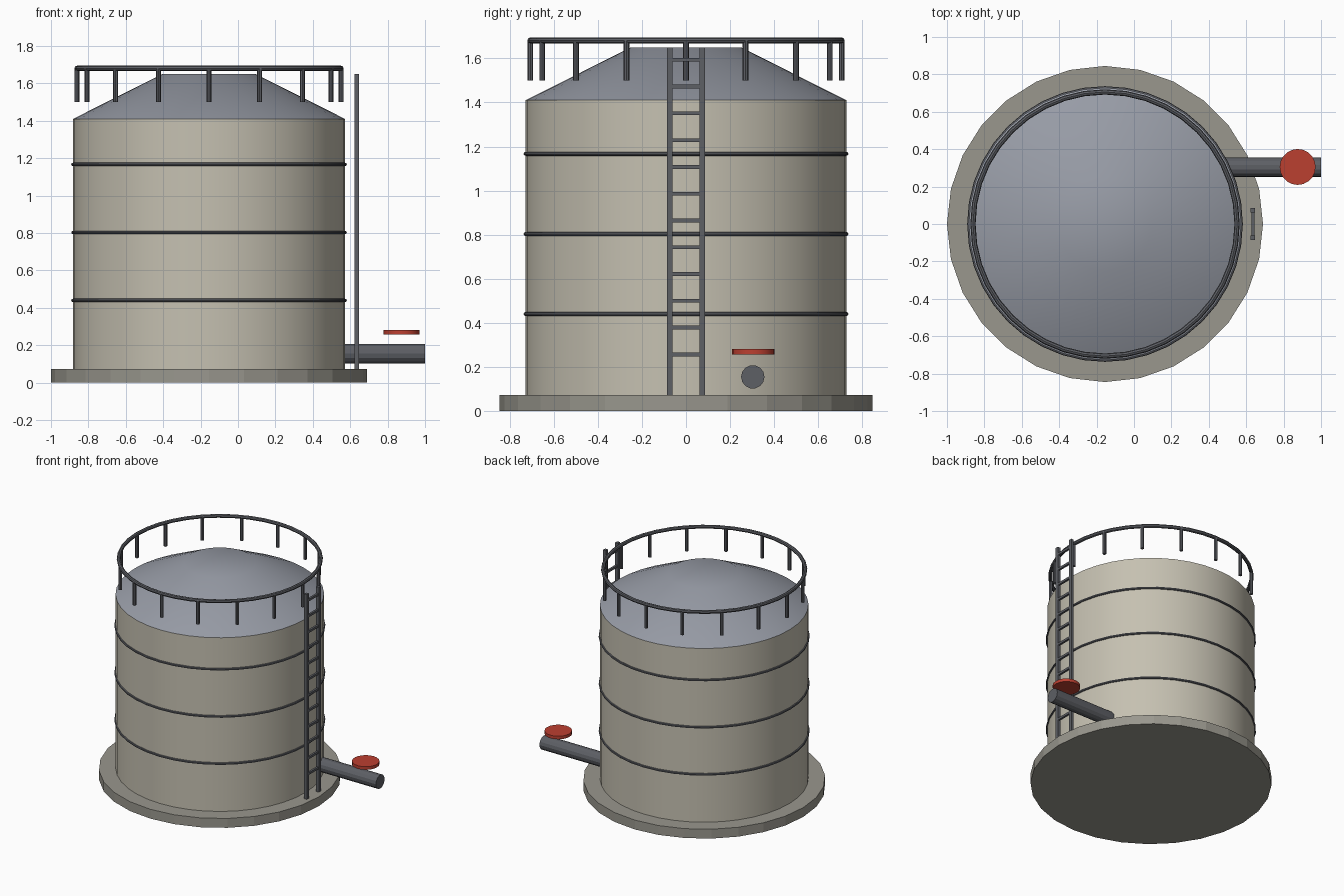
import bpy
import math

if "Cube" in bpy.data.objects:
    bpy.data.objects.remove(bpy.data.objects["Cube"])

CX = -0.155  # tank axis


def material(name, rgb):
    m = bpy.data.materials.new(name)
    m.diffuse_color = (*rgb, 1)
    m.use_nodes = True
    m.node_tree.nodes["Principled BSDF"].inputs["Base Color"].default_value = m.diffuse_color
    return m


SHELL = material("shell_paint", (0.56, 0.53, 0.44))
ROOF = material("roof_paint", (0.31, 0.33, 0.38))
CONCRETE = material("concrete", (0.32, 0.31, 0.27))
STEEL = material("dark_steel", (0.11, 0.115, 0.13))
RED = material("valve_red", (0.50, 0.05, 0.03))


def finish(name, mat, smooth=True):
    ob = bpy.context.object
    ob.name = name
    ob.data.materials.append(mat)
    if smooth:
        bpy.ops.object.shade_smooth_by_angle(angle=math.radians(30))
    return ob


def cone(name, mat, x, y, z0, z1, r0, r1, sides, smooth=True):
    bpy.ops.mesh.primitive_cone_add(vertices=sides, radius1=r0, radius2=r1,
                                    depth=z1 - z0, location=(x, y, (z0 + z1) / 2))
    return finish(name, mat, smooth)


def ring(name, mat, z, major, minor, segs):
    bpy.ops.mesh.primitive_torus_add(major_radius=major, minor_radius=minor,
                                     major_segments=segs, minor_segments=8,
                                     location=(CX, 0, z))
    return finish(name, mat)


def box(name, mat, loc, size):
    bpy.ops.mesh.primitive_cube_add(size=1, location=loc)
    bpy.context.object.scale = size
    bpy.ops.object.transform_apply(location=False, rotation=False, scale=True)
    return finish(name, mat, False)


# Foundation, shell and conical roof
cone("foundation", CONCRETE, CX, 0, 0, 0.072, 0.845, 0.845, 28, False)
cone("tank_shell", SHELL, CX, 0, 0.072, 1.41, 0.728, 0.728, 40)
cone("roof", ROOF, CX, 0, 1.41, 1.65, 0.728, 0.25, 40)

# Shell bands
for i, z in enumerate((0.44, 0.803, 1.167)):
    ring(f"shell_band_{i + 1}", STEEL, z, 0.728, 0.009, 40)

# Guard rail and posts
ring("guard_rail", STEEL, 1.681, 0.706, 0.014, 40)
for i in range(16):
    a = i * math.tau / 16
    cone(f"rail_post_{i + 1}", STEEL, CX + 0.706 * math.cos(a), 0.706 * math.sin(a),
         1.50, 1.68, 0.013, 0.013, 8)

# Ladder
for side, s in (("left", -1), ("right", 1)):
    box(f"ladder_rail_{side}", STEEL, (0.635, s * 0.073, 0.861), (0.022, 0.025, 1.578))
for i in range(12):
    box(f"ladder_rung_{i + 1}", STEEL, (0.635, 0, 0.257 + i * 0.1215), (0.016, 0.14, 0.017))

# Outlet pipe and valve wheel
bpy.ops.mesh.primitive_cylinder_add(vertices=14, radius=0.053, depth=0.52,
                                    location=(0.74, 0.303, 0.155),
                                    rotation=(0, math.pi / 2, 0))
finish("outlet_pipe", STEEL, False)
cone("valve_wheel", RED, 0.875, 0.305, 0.257, 0.281, 0.096, 0.096, 20)
